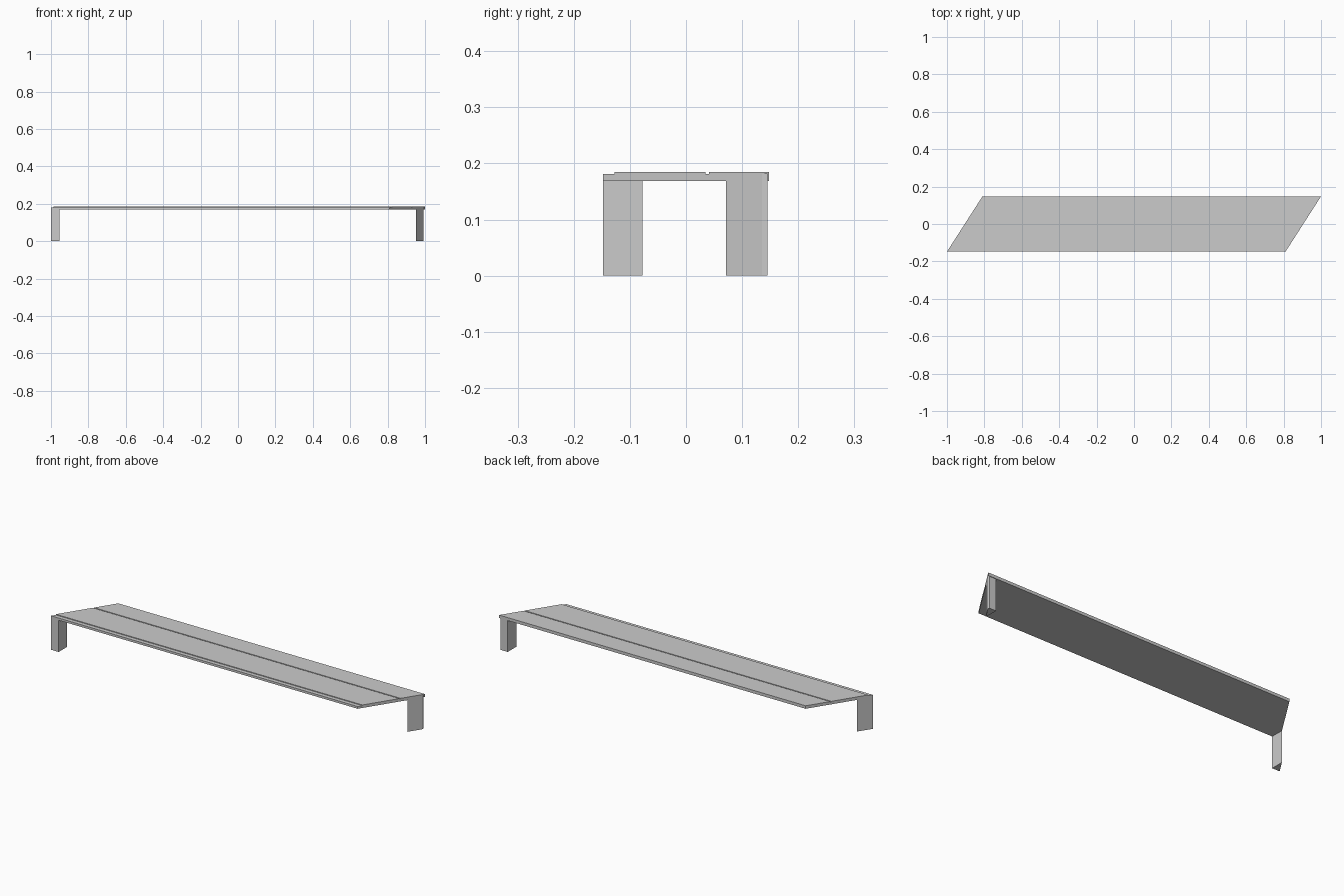
import bpy, bmesh

if "Cube" in bpy.data.objects:
    bpy.data.objects.remove(bpy.data.objects["Cube"])

HALF_W = 0.148          # half depth of the slanted bench
SLANT = 0.19 / (2 * HALF_W)
TRIM_X = 0.992          # blunt cut at the sharp right corner


def edge_x(y, side):
    """x of the slanted end at depth y (side: -1 left, 1 right)."""
    return SLANT * y + side * 0.905


def finish(name, bm):
    bmesh.ops.recalc_face_normals(bm, faces=bm.faces)
    mesh = bpy.data.meshes.new(name)
    bm.to_mesh(mesh)
    bm.free()
    obj = bpy.data.objects.new(name, mesh)
    bpy.context.collection.objects.link(obj)
    return obj


def prism(name, outline, z0, z1):
    """Extrude an xy outline upward."""
    bm = bmesh.new()
    face = bm.faces.new([bm.verts.new((x, y, z0)) for x, y in outline])
    new = bmesh.ops.extrude_face_region(bm, geom=[face])["geom"]
    for v in new:
        if isinstance(v, bmesh.types.BMVert):
            v.co.z = z1
    return finish(name, bm)


def board(name, profile):
    """Run a yz profile between the two slanted ends."""
    bm = bmesh.new()
    ends = [[bm.verts.new((edge_x(y, s), y, z)) for y, z in profile] for s in (-1, 1)]
    for ring in ends:
        bm.faces.new(ring)
    n = len(profile)
    for i in range(n):
        j = (i + 1) % n
        bm.faces.new((ends[0][i], ends[0][j], ends[1][j], ends[1][i]))
    return finish(name, bm)


back = 0.145
cut_y = (TRIM_X - 0.905) / SLANT

# Base slab with the right rear tip cut off
prism("base_slab", [(-1, -HALF_W), (edge_x(-HALF_W, 1), -HALF_W),
                    (TRIM_X, cut_y), (TRIM_X, back), (edge_x(back, -1), back)],
      0.169, 0.181)

# Top boards separated by a narrow groove; the rear one has a lip down the back
board("front_board", [(-0.127, 0.181), (0.035, 0.181), (0.035, 0.185), (-0.127, 0.185)])
board("rear_board", [(0.041, 0.181), (back, 0.181), (back, 0.169),
                     (HALF_W, 0.169), (HALF_W, 0.185), (0.041, 0.185)])

# Triangular corner legs
prism("left_leg", [(-1, -HALF_W), (-0.955, -HALF_W), (-0.955, (-0.955 + 0.905) / SLANT)], 0, 0.169)
prism("right_leg", [(0.951, (0.951 - 0.905) / SLANT), (TRIM_X, cut_y),
                    (TRIM_X, back), (0.951, back)], 0, 0.169)
